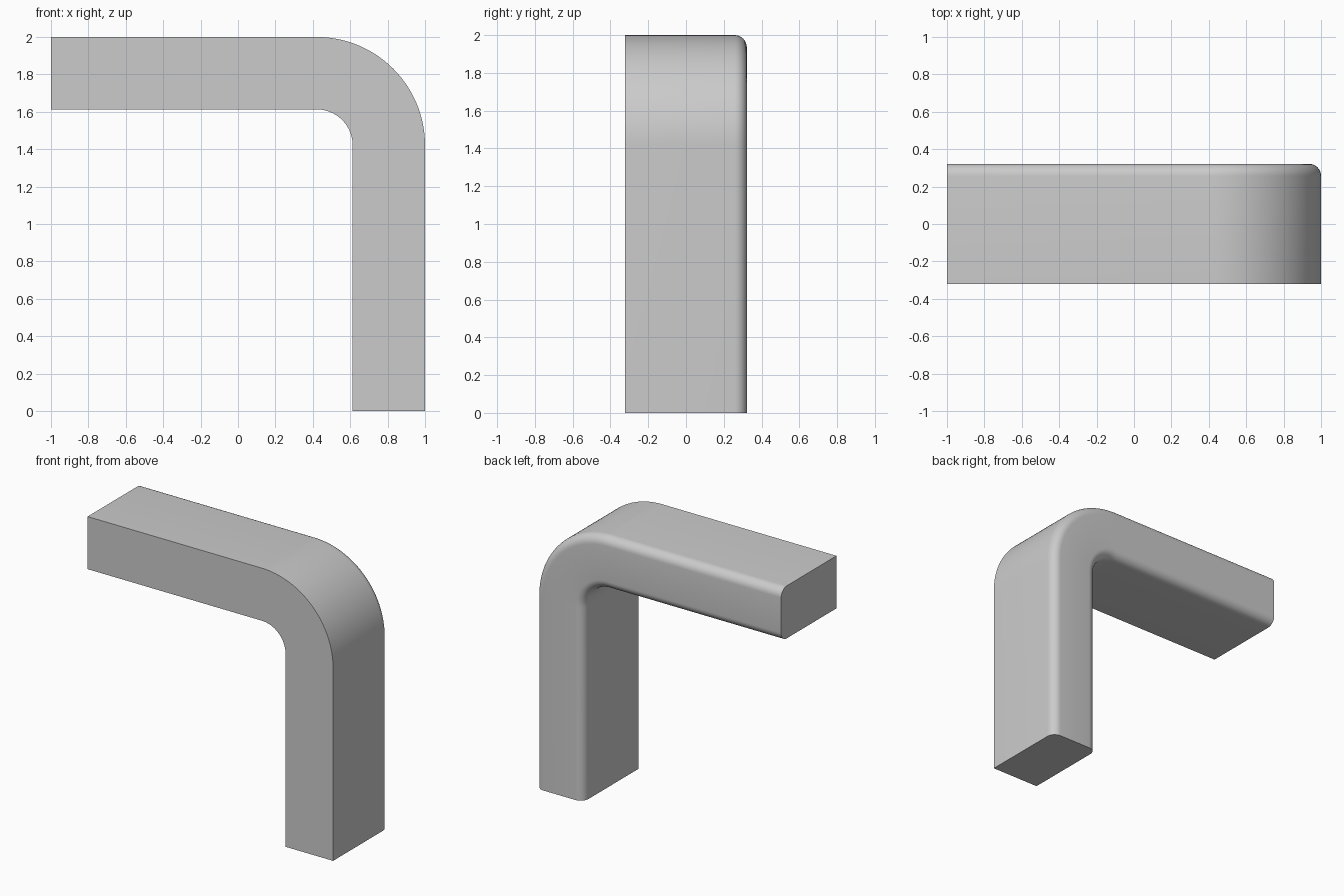
import bpy, bmesh
from math import sin, cos, pi

if "Cube" in bpy.data.objects:
    bpy.data.objects.remove(bpy.data.objects["Cube"])

R_OUT, R_IN = 0.58, 0.193      # outer and inner bend radius
CX, CZ = 0.42, 1.42            # bend centre
HALF_Y, FILLET = 0.322, 0.065

# Cross-section (radial distance, y): square at the front, rounded at the back
def corner(r, y, start, n=8):
    return [(r + FILLET * cos(start + pi / 2 * i / n),
             y + FILLET * sin(start + pi / 2 * i / n)) for i in range(n + 1)]

profile = [(R_IN, -HALF_Y), (R_OUT, -HALF_Y)]
profile += corner(R_OUT - FILLET, HALF_Y - FILLET, 0)
profile += corner(R_IN + FILLET, HALF_Y - FILLET, pi / 2)

# Path stations (centre x, centre z, angle): top arm, bend, upright leg
N = 32
stations = [(-1, CZ, pi / 2)]
stations += [(CX, CZ, pi / 2 * (1 - i / N)) for i in range(N + 1)]
stations += [(CX, 0, 0)]

bm = bmesh.new()
rings = [[bm.verts.new((x + r * cos(a), y, z + r * sin(a))) for r, y in profile]
         for x, z, a in stations]
for a, b in zip(rings, rings[1:]):
    for i in range(len(profile)):
        j = (i + 1) % len(profile)
        bm.faces.new((a[i], a[j], b[j], b[i]))
bm.faces.new(rings[0])
bm.faces.new(rings[-1][::-1])
bmesh.ops.recalc_face_normals(bm, faces=bm.faces)

mesh = bpy.data.meshes.new("bent_bar")
bm.to_mesh(mesh)
bm.free()
bar = bpy.data.objects.new("bent_bar", mesh)
bpy.context.collection.objects.link(bar)
bpy.context.view_layer.objects.active = bar
bar.select_set(True)
bpy.ops.object.shade_smooth_by_angle(angle=pi / 6)
